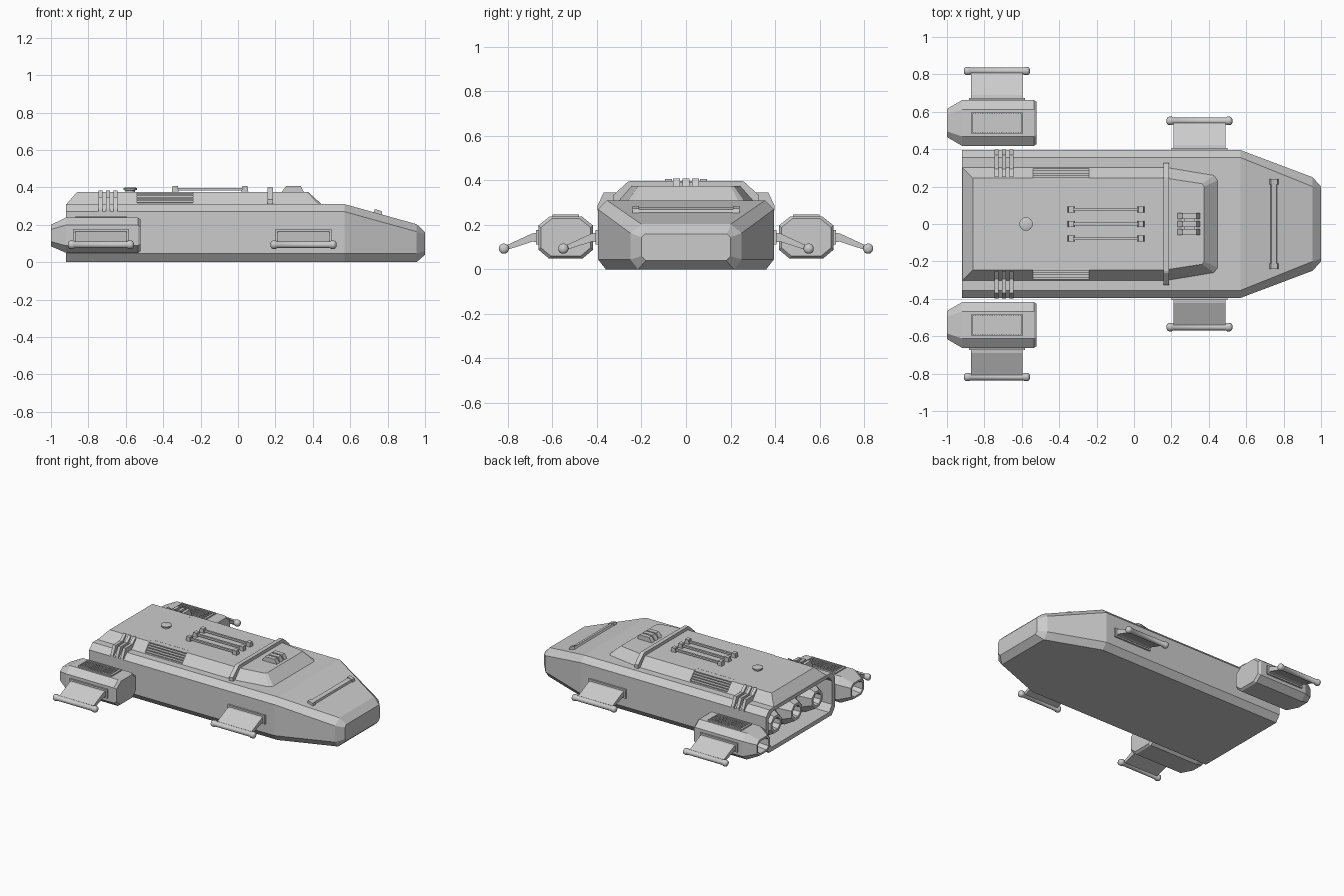
import bpy, bmesh
from math import sin, cos, pi, radians

if "Cube" in bpy.data.objects:
    bpy.data.objects.remove(bpy.data.objects["Cube"])


def loft(name, rings, smooth=False):
    """Skin a list of equal-length point rings and cap both ends."""
    bm = bmesh.new()
    vs = [[bm.verts.new(p) for p in r] for r in rings]
    n = len(rings[0])
    for a, b in zip(vs, vs[1:]):
        for i in range(n):
            j = (i + 1) % n
            bm.faces.new((a[i], a[j], b[j], b[i]))
    bm.faces.new(vs[0][::-1])
    bm.faces.new(vs[-1])
    bmesh.ops.recalc_face_normals(bm, faces=bm.faces)
    me = bpy.data.meshes.new(name)
    bm.to_mesh(me)
    bm.free()
    ob = bpy.data.objects.new(name, me)
    bpy.context.collection.objects.link(ob)
    if smooth:
        bpy.ops.object.select_all(action='DESELECT')
        ob.select_set(True)
        bpy.context.view_layer.objects.active = ob
        bpy.ops.object.shade_smooth_by_angle(angle=radians(40))
    return ob


def box(name, x0, x1, y0, y1, z0, z1):
    return loft(name, [[(x0, y0, z), (x1, y0, z), (x1, y1, z), (x0, y1, z)] for z in (z0, z1)])


def prism_x(name, prof, x0, x1):
    return loft(name, [[(x, y, z) for y, z in prof] for x in (x0, x1)])


def prism_y(name, prof, y0, y1):
    return loft(name, [[(x, y, z) for x, z in prof] for y in (y0, y1)])


def octa(x, yc, w, zb, zt, cb, ct):
    """Chamfered box cross-section at x; cb / ct are bottom and top chamfers (y, z)."""
    half = [(w - cb[0], zb), (w, zb + cb[1]), (w, zt - ct[1]), (w - ct[0], zt)]
    pts = half + [(-y, z) for y, z in half[::-1]]
    return [(x, yc + y, z) for y, z in pts]


def circle(x, y, z, r, n):
    return [(x, y + r * cos(2 * pi * (i + .5) / n), z + r * sin(2 * pi * (i + .5) / n)) for i in range(n)]


# Hull with an open engine bay at the rear
cb, ct = (.035, .045), (.04, .04)
loft("hull", [
    octa(-.77, 0, .365, .03, .285, cb, ct),
    octa(-.92, 0, .365, .03, .285, cb, ct),
    octa(-.92, 0, .395, 0, .31, cb, ct),
    octa(.57, 0, .395, 0, .31, cb, ct),
    octa(.955, 0, .25, 0, .203, (.035, .045), (.05, .04)),
    octa(1, 0, .2, .04, .16, (.02, .02), (.015, .015))])

# Three main engine nozzles
for i in (-1, 0, 1):
    y = i * .235
    loft("engine_nozzle", [circle(x, y, .155, r, 8) for x, r in (
        (-.765, .085), (-.79, .105), (-.82, .105), (-.89, .065), (-.89, .045), (-.83, .04))])

# Upper cabin
base = [(-.92, .305), (.17, .305), (.43, .262), (.45, .235)]
top = [(-.86, .245), (.17, .245), (.365, .215), (.375, .2)]
cabin = loft("cabin", [
    [(x, y, z) for x, y in p] + [(x, -y, z) for x, y in p[::-1]]
    for p, z in ((base, .307), (top, .375))])

for s in (1, -1):
    # Side vent: notch in the cabin edge filled with slats
    cut = box("vent_cutter", -.54, -.24, s * .212, s * .36, .315, .42)
    cut.hide_render = True
    cut.hide_viewport = True
    m = cabin.modifiers.new("vent_notch", 'BOOLEAN')
    m.object = cut
    m.operation = 'DIFFERENCE'
    m.solver = 'EXACT'
    for i in range(5):
        z = .314 + i * .0132
        box("vent_slat", -.54, -.24, s * .205, s * (.296 - .011 * i), z, z + .0075)

    # Straps over the hull shoulder
    for x in (-.735, -.695, -.655):
        prism_x("shoulder_strap", [(s * y, z) for y, z in (
            (.398, .265), (.398, .285), (.37, .345), (.295, .345), (.25, .383), (.25, .3), (.35, .265))],
            x - .011, x + .011)

    # Engine pod with hollow exhaust
    yc = s * .54
    pb, pt = (.045, .038), (.05, .04)
    loft("engine_pod", [
        octa(-.93, yc, .055, .105, .18, (.02, .02), (.02, .02)),
        octa(-1, yc, .06, .098, .187, (.025, .02), (.025, .02)),
        octa(-1, yc, .075, .085, .2, (.03, .025), (.03, .025)),
        octa(-.92, yc, .122, .05, .238, pb, pt),
        octa(-.535, yc, .122, .05, .238, pb, pt),
        octa(-.52, yc, .112, .06, .228, pb, pt)])

    # Pod grille: frame and ribs
    for x0, x1, y0, y1 in ((-.868, -.86, -.06, .06), (-.605, -.597, -.06, .06),
                           (-.86, -.605, -.06, -.052), (-.86, -.605, .052, .06)):
        box("grille_frame", x0, x1, yc + y0, yc + y1, .23, .247)
    for i in range(20):
        x = -.853 + i * .01268
        box("grille_rib", x - .0035, x + .0035, yc - .053, yc + .053, .23, .244)

    # Winglets: root plate, tapered blade and tip rod
    for xc, yr in ((-.733, .66), (.35, .393)):
        box("winglet_mount", xc - .15, xc + .15, s * (yr - .01), s * (yr + .014), .112, .176)
        prism_x("winglet_blade", [(s * (yr + dy), z) for dy, z in (
            (0, .165), (.03, .162), (.16, .102), (.16, .082), (.03, .125), (0, .12))], xc - .138, xc + .138)
        half = [(.176, .01), (.17, .02), (.162, .023), (.148, .023), (.14, .018)]
        prof = [(-x, r) for x, r in half] + half[::-1]
        loft("winglet_rod", [circle(xc + x, s * (yr + .158), .093, r, 16) for x, r in prof], True)

# Hoop across the cabin
hoop = [(.325, .3), (.325, .335), (.262, .393), (.25, .398)]
prism_x("cabin_hoop", hoop + [(-y, z) for y, z in hoop[::-1]], .157, .186)

# Roof rails with end blocks, and roof hatch fins
for i in (-1, 0, 1):
    y = i * .078
    box("roof_rail", -.34, .04, y - .007, y + .007, .382, .396)
    for x in (-.336, .037):
        prism_y("rail_block", [(x - .019, .37), (x + .019, .37), (x + .014, .406), (x - .014, .406)],
                y - .016, y + .016)
    y = i * .042
    prism_y("roof_fin", [(.23, .37), (.355, .37), (.335, .408), (.258, .408)], y - .016, y + .016)
box("roof_fin_link", .27, .325, -.05, .05, .37, .39)

# Round roof hatch
loft("roof_hatch", [[(-.577 + r * cos(i * pi / 12), r * sin(i * pi / 12), z) for i in range(24)]
                    for r, z in ((.025, .37), (.025, .383), (.036, .386), (.036, .395), (.03, .398))], True)

# Raised bar on the sloping nose
prism_y("nose_bar", [(.725, .258), (.735, .278), (.762, .27), (.768, .245)], -.215, .215)
for s in (1, -1):
    prism_y("nose_bar_end", [(.72, .255), (.732, .284), (.768, .273), (.774, .243)], s * .212, s * .24)
